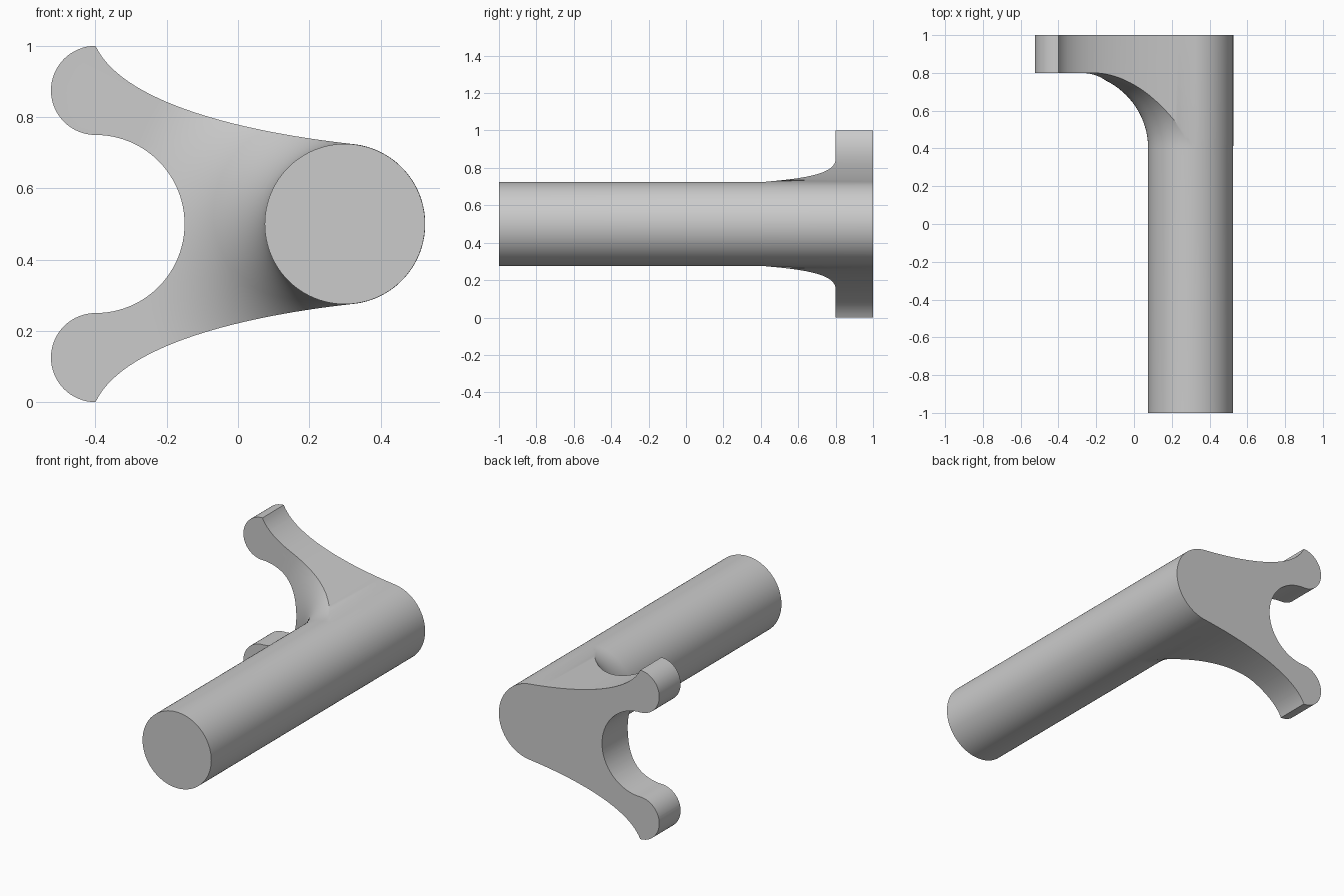
import bpy, bmesh
from math import sin, cos, radians, pi
from mathutils import Vector
from mathutils.geometry import interpolate_bezier

cube = bpy.data.objects.get("Cube")
if cube:
    bpy.data.objects.remove(cube, do_unlink=True)

AXIS_X, AXIS_Z = 0.3, 0.5      # shaft axis
RADIUS, FILLET = 0.225, 0.4    # shaft radius, flare radius
PLATE_Y = 0.8                  # front face of the forked plate

grey = bpy.data.materials.new("plain grey")
grey.use_nodes = True
colour = (0.6, 0.6, 0.6, 1)
grey.diffuse_color = colour
grey.node_tree.nodes["Principled BSDF"].inputs["Base Color"].default_value = colour


def make_object(name, bm):
    bmesh.ops.recalc_face_normals(bm, faces=bm.faces[:])
    mesh = bpy.data.meshes.new(name)
    bm.to_mesh(mesh)
    bm.free()
    mesh.materials.append(grey)
    obj = bpy.data.objects.new(name, mesh)
    bpy.context.collection.objects.link(obj)
    return obj


def arc(cx, cz, r, start, end, steps):
    angles = [radians(start + (end - start) * i / steps) for i in range(steps + 1)]
    return [(cx + r * cos(a), cz + r * sin(a)) for a in angles]


def lathe(name, profile, steps=96):
    """Spin (radius, y) points around the shaft axis."""
    bm = bmesh.new()
    verts = [bm.verts.new((AXIS_X + r, y, AXIS_Z)) for r, y in profile]
    edges = [bm.edges.new(pair) for pair in zip(verts, verts[1:])]
    bmesh.ops.spin(bm, geom=verts + edges, cent=(AXIS_X, 0, AXIS_Z),
                   axis=(0, 1, 0), angle=2 * pi, steps=steps)
    bmesh.ops.remove_doubles(bm, verts=bm.verts[:], dist=1e-5)
    return make_object(name, bm)


def prism(name, outline, y0, y1):
    """Extrude an (x, z) outline along y."""
    bm = bmesh.new()
    face = bm.faces.new([bm.verts.new((x, y0, z)) for x, z in outline])
    result = bmesh.ops.extrude_face_region(bm, geom=[face])
    moved = [v for v in result["geom"] if isinstance(v, bmesh.types.BMVert)]
    bmesh.ops.translate(bm, verts=moved, vec=(0, y1 - y0, 0))
    return make_object(name, bm)


# Shaft flaring into a wide disc
flare = [(RADIUS + FILLET * (1 - cos(a)), PLATE_Y - FILLET + FILLET * sin(a))
         for a in (radians(90 * i / 24) for i in range(25))]
body = lathe("forked_shaft", [(0, -1), (RADIUS, -1)] + flare + [(1.4, PLATE_Y), (1.4, 1), (0, 1)])

# Outline of the fork, upper half from the notch to the shaft, then mirrored
notch = arc(-0.4, 0.5, 0.25, 0, 90, 24)
lobe = arc(-0.4, 0.875, 0.125, 270, 90, 32)
shaft_side = arc(AXIS_X, AXIS_Z, RADIUS + 0.0005, 83.7, 0, 48)
end = shaft_side[0]
sweep = interpolate_bezier(Vector((-0.4, 1)), Vector((-0.32, 0.83)),
                           Vector((0.05, end[1] + 0.03)), Vector(end), 32)
upper = notch + lobe[1:] + [tuple(p[:2]) for p in sweep[1:-1]] + shaft_side
lower = [(x, 1 - z) for x, z in reversed(upper[1:-1])]
cutter = prism("fork_outline_cutter", upper + lower, -1.1, 1.1)
cutter.hide_render = True

# Trim the disc to the fork outline
trim = body.modifiers.new("trim", "BOOLEAN")
trim.operation = "INTERSECT"
trim.solver = "EXACT"
trim.object = cutter
bpy.ops.object.select_all(action="DESELECT")
body.select_set(True)
bpy.context.view_layer.objects.active = body
bpy.ops.object.modifier_apply(modifier=trim.name)
bpy.data.objects.remove(cutter, do_unlink=True)
bpy.ops.object.shade_smooth_by_angle(angle=radians(30))
